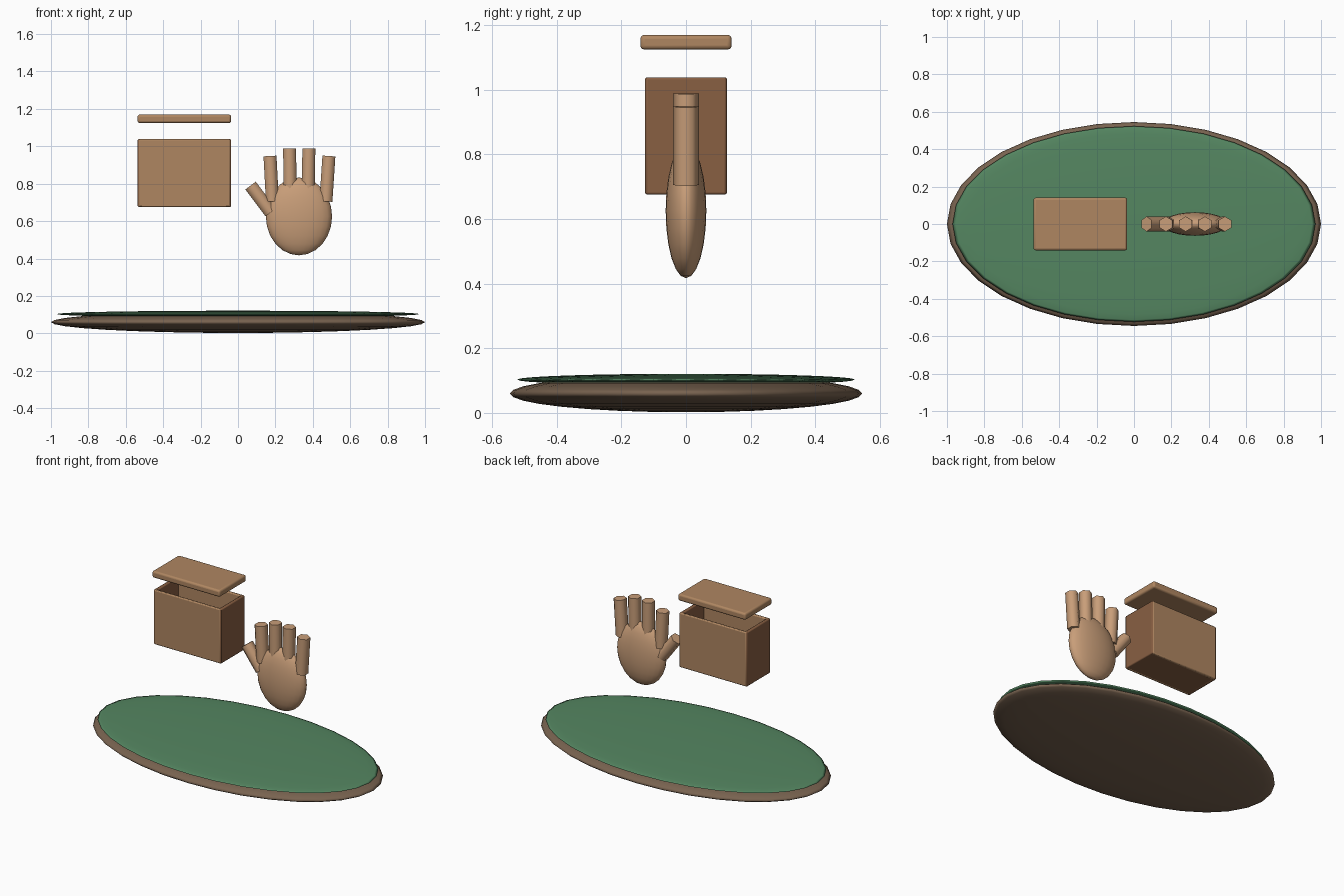
import bpy, math
from mathutils import Vector

if "Cube" in bpy.data.objects:
    bpy.data.objects.remove(bpy.data.objects["Cube"])


def material(name, rgb):
    m = bpy.data.materials.new(name)
    m.diffuse_color = (*rgb, 1)
    m.use_nodes = True
    m.node_tree.nodes["Principled BSDF"].inputs["Base Color"].default_value = m.diffuse_color
    return m


WOOD = material("dark_wood", (0.19, 0.125, 0.08))
FELT = material("green_felt", (0.09, 0.24, 0.12))
SKIN = material("skin", (0.58, 0.34, 0.19))
CARD = material("card", (0.43, 0.24, 0.12))
SIDE = material("card_side", (0.25, 0.115, 0.055))


def finish(name, mat, angle):
    o = bpy.context.object
    o.name = name
    o.data.materials.append(mat)
    bpy.ops.object.shade_smooth_by_angle(angle=math.radians(angle))
    return o


def ellipsoid(name, loc, radii, mat, seg, rings):
    bpy.ops.mesh.primitive_uv_sphere_add(segments=seg, ring_count=rings, radius=1, location=loc)
    bpy.context.object.scale = radii
    bpy.ops.object.transform_apply(location=False, rotation=False, scale=True)
    # the flattened rim bends sharply but stays smooth
    return finish(name, mat, 180)


def panel(name, loc, size, mat, bevel=0.006, seg=2):
    bpy.ops.mesh.primitive_cube_add(size=1, location=loc)
    o = bpy.context.object
    o.scale = size
    bpy.ops.object.transform_apply(location=False, rotation=False, scale=True)
    finish(name, mat, 50)
    b = o.modifiers.new("bevel", 'BEVEL')
    b.width, b.segments = bevel, seg
    return o


def finger(name, base, tip):
    # six-sided cylinder tilted in the front plane
    a, b = Vector((base[0], 0, base[1])), Vector((tip[0], 0, tip[1]))
    d = b - a
    bpy.ops.mesh.primitive_cylinder_add(vertices=6, radius=0.04, depth=d.length,
                                        location=(a + b) / 2,
                                        rotation=(0, math.atan2(d.x, d.z), 0))
    return finish(name, SKIN, 65)


# Oval table top
ellipsoid("table_base", (0, 0, 0.06), (1, 0.545, 0.058), WOOD, 32, 16)
ellipsoid("table_felt", (0, 0, 0.103), (0.97, 0.523, 0.018), FELT, 32, 16)

# Open hand
ellipsoid("palm", (0.326, 0, 0.625), (0.177, 0.063, 0.208), SKIN, 24, 12)
finger("index_finger", (0.184, 0.705), (0.171, 0.948))
finger("middle_finger", (0.279, 0.71), (0.276, 0.988))
finger("ring_finger", (0.374, 0.71), (0.379, 0.988))
finger("little_finger", (0.470, 0.705), (0.486, 0.948))
finger("thumb", (0.175, 0.646), (0.067, 0.790))

# Open box made of panels
BX, BZ, BH = -0.287, 0.857, 0.362
for s, tag in ((-1, "front"), (1, "back")):
    panel("box_" + tag, (BX, s * 0.117, BZ), (0.49, 0.02, BH), CARD)
for s, tag in ((-1, "left"), (1, "right")):
    panel("box_" + tag, (BX + s * 0.239, 0, BZ), (0.022, 0.25, BH), SIDE)
panel("box_bottom", (BX, 0, BZ - BH / 2 + 0.012), (0.48, 0.24, 0.022), SIDE)

# Floating lid
panel("box_lid", (BX, 0, 1.147), (0.5, 0.282, 0.045), CARD, 0.012, 3)
